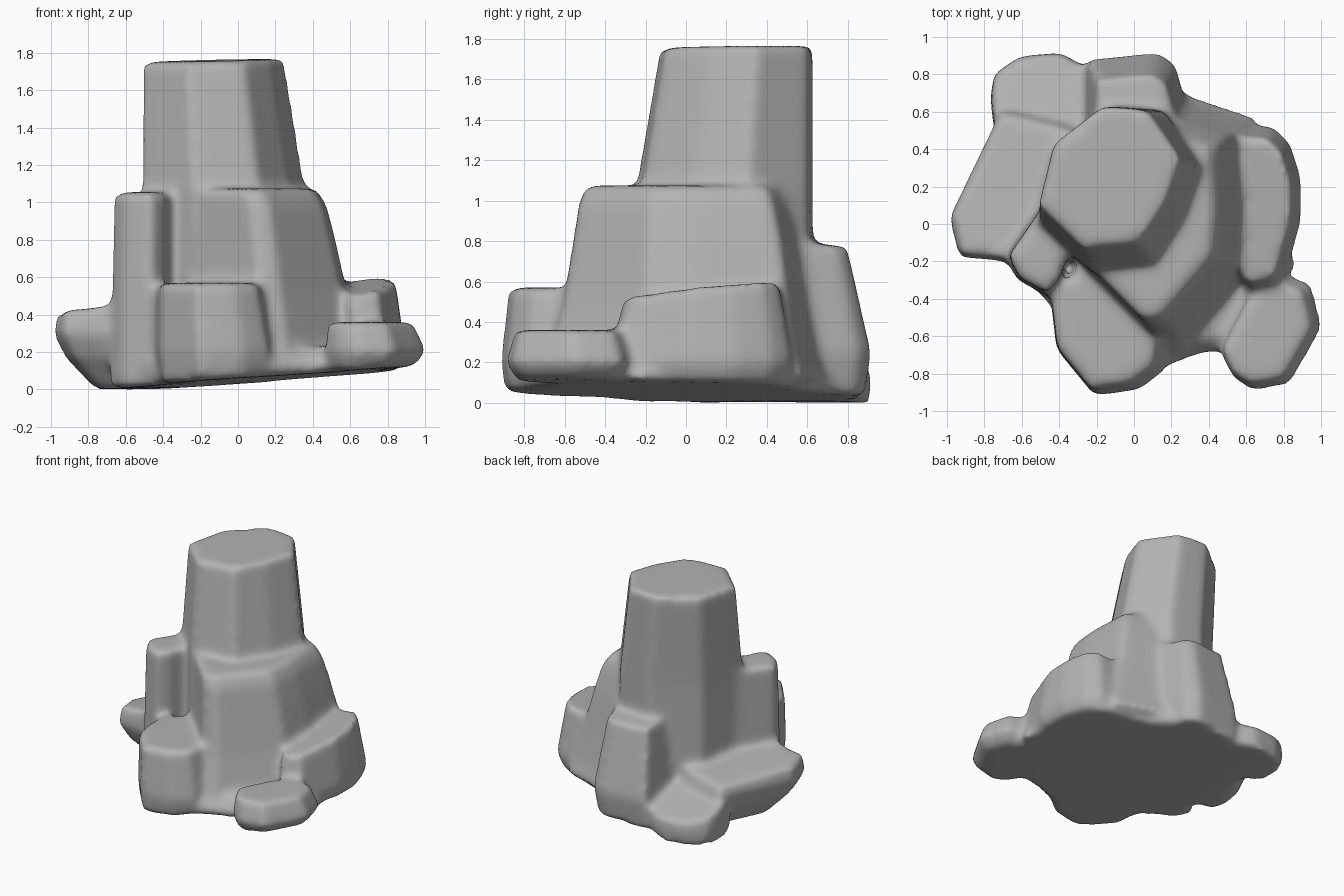
import bpy
import bmesh
from mathutils import Vector

cube = bpy.data.objects.get("Cube")
if cube:
    bpy.data.objects.remove(cube, do_unlink=True)

stone = bpy.data.materials.new("grey stone")
stone.use_nodes = True
stone.diffuse_color = (.45, .45, .45, 1)
stone.node_tree.nodes["Principled BSDF"].inputs["Base Color"].default_value = stone.diffuse_color

rock = bmesh.new()


def ground(x, y):
    """Height of the gently tilted underside."""
    return max(.0, .045 + .07 * x - .02 * y)


def block(outline, top, lower, tilt=(0, 0)):
    """Add a closed rock column.
    outline: counter-clockwise crown corners; top: crown height;
    lower: (height, scale, shift x, shift y) for each ring below;
    a height of None drops that ring onto the underside."""
    corners = [Vector(p) for p in outline]
    centre = sum(corners, Vector((0, 0))) / len(corners)
    rings = []
    for height, scale, dx, dy in [(top, 1, 0, 0)] + lower:
        ring = []
        for corner in corners:
            p = centre + (corner - centre) * scale + Vector((dx, dy))
            z = ground(p.x, p.y) if height is None else height
            if height == top:
                z += (corner - centre).dot(Vector(tilt))
            ring.append(rock.verts.new((p.x, p.y, z)))
        rings.append(ring)
    count = len(corners)
    for upper, under in zip(rings, rings[1:]):
        for i in range(count):
            j = (i + 1) % count
            rock.faces.new((upper[i], under[i], under[j], upper[j]))
    rock.faces.new(rings[0])
    rock.faces.new(reversed(rings[-1]))


# Tall central column
block([(-.51, .1), (-.27, -.13), (.03, -.1), (.17, .12), (.25, .35),
       (.07, .61), (-.17, .63), (-.43, .43)],
      1.76, [(1.05, 1.16, .06, -.06), (.2, 1.17, .06, -.06)], tilt=(.02, .01))

# Broad shoulder in front of the column, flaring towards its foot
block([(-.45, .08), (-.29, -.17), (.04, -.5), (.13, -.49), (.4, -.17),
       (.42, .05), (.4, .4), (.1, .5), (-.25, .4)],
      1.075, [(.98, 1.07, .03, 0), (.8, 1.14, .05, .01), (.5, 1.24, .08, .01),
              (.25, 1.36, .1, 0), (.12, 1.45, .1, 0)])

# Slim column on the right
block([(-.67, -.17), (-.61, -.29), (-.46, -.37), (-.39, -.28),
       (-.34, -.1), (-.48, .1)],
      1.055, [(.3, 1.06, -.01, 0), (None, 1.06, -.01, 0)])

# Squat front block
block([(-.44, -.4), (-.41, -.66), (-.23, -.88), (-.02, -.85), (.1, -.76),
       (.13, -.6), (-.1, -.3), (-.3, -.25)],
      .57, [(.2, 1.14, .03, 0), (None, 1.06, .03, 0)])

# Low foot at the front left
block([(.47, -.67), (.53, -.79), (.62, -.85), (.79, -.82), (.94, -.56),
       (.89, -.36), (.76, -.31), (.6, -.42)],
      .36, [(.2, 1.18, .03, 0), (None, .96, .01, 0)])

# Leaning slab on the left
block([(.48, .46), (.47, .05), (.6, -.32), (.75, -.29), (.84, .02),
       (.84, .22), (.79, .38), (.71, .46)],
      .56, [(.2, 1.17, .03, .01), (None, 1.06, .01, 0)], tilt=(.14, .1))

# Tall block at the back
block([(-.21, .5), (.24, .5), (.17, .75), (.1, .8), (-.2, .77)],
      .785, [(.25, 1.28, .01, .08), (None, 1.2, 0, .06)], tilt=(0, -.1))

# Arm reaching out to the right, tucked in underneath
block([(-.97, .04), (-.92, -.16), (-.68, -.18), (-.4, 0), (-.35, .5),
       (-.71, .58)],
      .42, [(.3, 1.08, 0, 0), (.17, .96, .03, .02), (None, .66, .1, .06)],
      tilt=(.08, -.1))

# Low ledge at the back right
block([(-.74, .5), (-.25, .5), (-.26, .83), (-.4, .91), (-.61, .89),
       (-.74, .8), (-.76, .68)],
      .23, [(.1, 1.05, 0, 0), (None, 1, 0, 0)], tilt=(0, -.3))

# Spreading base that ties the blocks together
block([(-.55, -.2), (-.38, -.4), (.12, -.7), (.32, -.62), (.5, -.6),
       (.79, -.2), (.63, .46), (.32, .55), (.15, .75), (-.25, .75), (-.6, .7)],
      .23, [(.14, 1.12, 0, 0), (None, 1.1, 0, 0)])

bmesh.ops.recalc_face_normals(rock, faces=rock.faces)
mesh = bpy.data.meshes.new("rock_cluster")
rock.to_mesh(mesh)
rock.free()
mesh.materials.append(stone)
cluster = bpy.data.objects.new("rock_cluster", mesh)
bpy.context.collection.objects.link(cluster)

# Fuse the blocks into one skin and wear down the edges
fuse = cluster.modifiers.new("fuse", 'REMESH')
fuse.mode = 'VOXEL'
fuse.voxel_size = .022
fuse.use_smooth_shade = True
wear = cluster.modifiers.new("wear", 'SMOOTH')
wear.factor = .5
wear.iterations = 20
